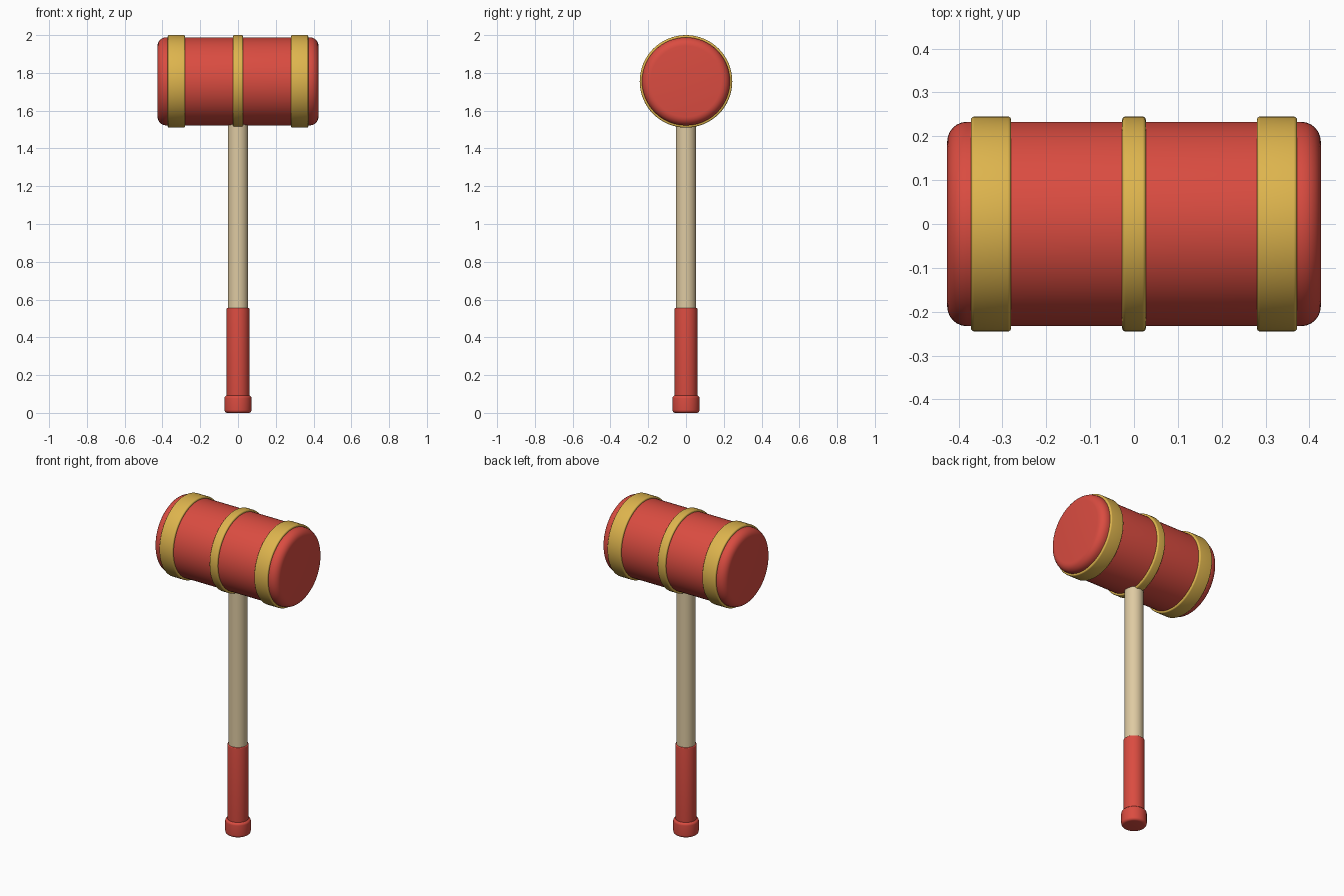
import bpy, bmesh, math
from mathutils import Matrix, Vector

if "Cube" in bpy.data.objects:
    bpy.data.objects.remove(bpy.data.objects["Cube"])

SEGMENTS = 64
HEAD_Z = 1.755


def material(name, rgb):
    m = bpy.data.materials.new(name)
    m.diffuse_color = (*rgb, 1.0)
    m.use_nodes = True
    m.node_tree.nodes["Principled BSDF"].inputs["Base Color"].default_value = m.diffuse_color
    return m


red = material("red paint", (0.70, 0.072, 0.052))
gold = material("gold band", (0.73, 0.46, 0.075))
wood = material("pale wood", (0.73, 0.59, 0.36))


def rounded_cylinder(name, radius, low, high, bevel, mat, along_x=False):
    """Cylinder from low to high on its axis, with rounded rims."""
    bm = bmesh.new()
    bmesh.ops.create_cone(bm, cap_ends=True, segments=SEGMENTS, radius1=radius,
                          radius2=radius, depth=high - low,
                          matrix=Matrix.Translation((0, 0, (low + high) / 2)))
    if bevel:
        rims = [e for e in bm.edges
                if abs(e.verts[0].co.z - e.verts[1].co.z) < 1e-5]
        bmesh.ops.bevel(bm, geom=rims, offset=bevel, segments=6,
                        profile=0.5, affect='EDGES')
    if along_x:
        bm.transform(Matrix.Translation((0, 0, HEAD_Z))
                     @ Matrix.Rotation(math.pi / 2, 4, 'Y'))
    bmesh.ops.recalc_face_normals(bm, faces=bm.faces[:])
    mesh = bpy.data.meshes.new(name)
    bm.to_mesh(mesh)
    bm.free()
    mesh.materials.append(mat)
    obj = bpy.data.objects.new(name, mesh)
    bpy.context.collection.objects.link(obj)
    bpy.ops.object.select_all(action='DESELECT')
    obj.select_set(True)
    bpy.context.view_layer.objects.active = obj
    bpy.ops.object.shade_smooth_by_angle(angle=math.radians(35))
    return obj


# Mallet head, lying along x
rounded_cylinder("mallet_head", 0.233, -0.426, 0.426, 0.045, red, True)

# Gold bands around the head
for name, x, half in (("left_band", -0.326, 0.046),
                      ("middle_band", 0.0, 0.027),
                      ("right_band", 0.326, 0.046)):
    rounded_cylinder(name, 0.245, x - half, x + half, 0.008, gold, True)

# Handle shaft, grip and end knob
rounded_cylinder("handle_shaft", 0.054, 0.50, 1.60, 0, wood)
rounded_cylinder("handle_grip", 0.060, 0.05, 0.556, 0.005, red)
rounded_cylinder("grip_knob", 0.072, 0.0, 0.093, 0.016, red)
